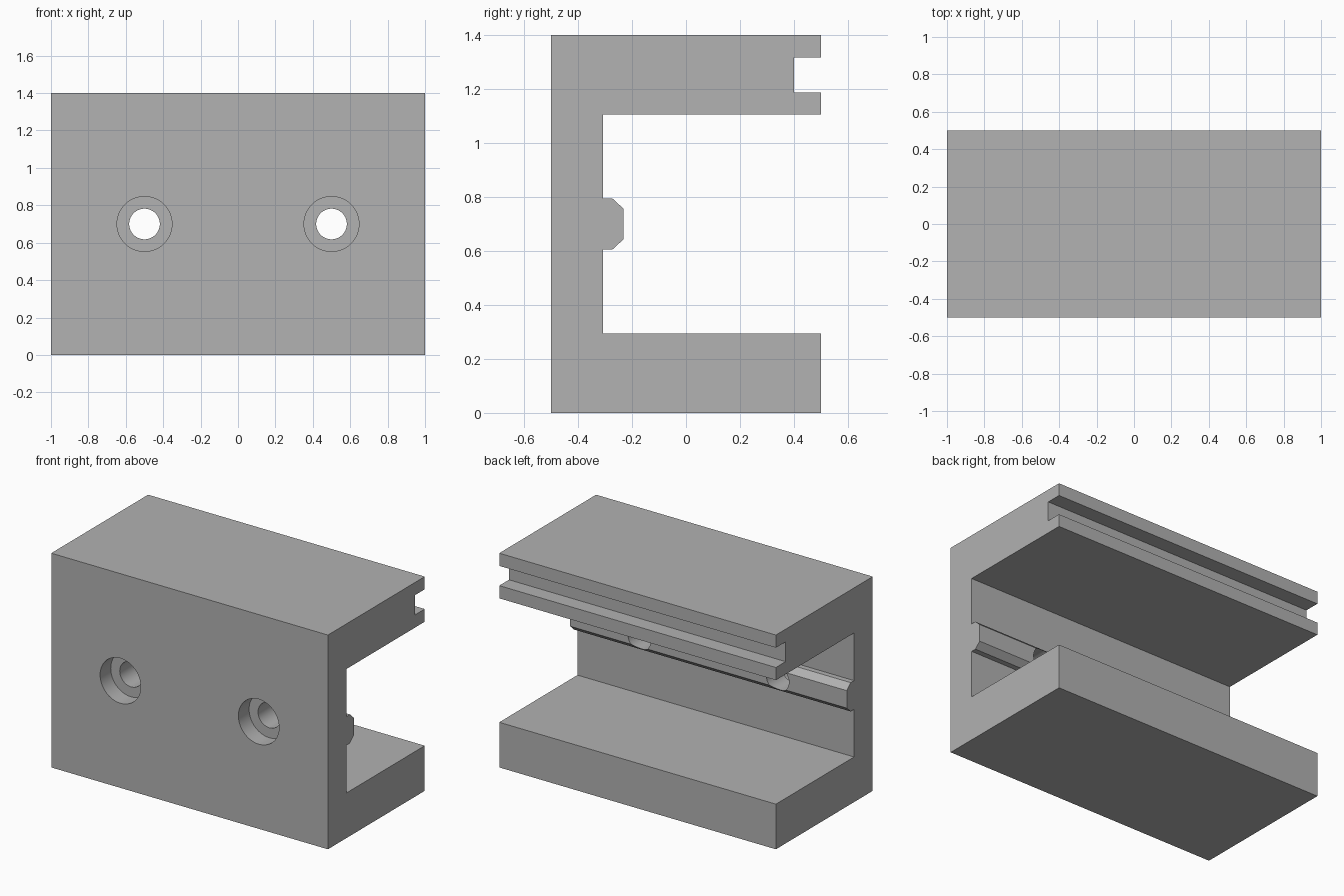
import bpy
import bmesh
import math

cube = bpy.data.objects.get("Cube")
if cube:
    bpy.data.objects.remove(cube, do_unlink=True)

grey = bpy.data.materials.new("plain grey")
grey.use_nodes = True
color = (0.445, 0.445, 0.445, 1)
grey.diffuse_color = color
grey.node_tree.nodes["Principled BSDF"].inputs["Base Color"].default_value = color

# Bracket: C-shaped side profile (y, z) with inner rib and rear groove
BACK, WALL, HALF = 0.5, -0.307, 1.0
profile = [
    (-BACK, 0), (BACK, 0), (BACK, 0.295), (WALL, 0.295),
    (WALL, 0.606), (-0.272, 0.606), (-0.232, 0.643),
    (-0.232, 0.757), (-0.272, 0.794), (WALL, 0.794),
    (WALL, 1.105), (BACK, 1.105), (BACK, 1.188), (0.4, 1.188),
    (0.4, 1.317), (BACK, 1.317), (BACK, 1.4), (-BACK, 1.4),
]
bm = bmesh.new()
face = bm.faces.new([bm.verts.new((-HALF, y, z)) for y, z in profile])
side = bmesh.ops.extrude_face_region(bm, geom=[face])
moved = [v for v in side["geom"] if isinstance(v, bmesh.types.BMVert)]
bmesh.ops.translate(bm, verts=moved, vec=(2 * HALF, 0, 0))
bmesh.ops.recalc_face_normals(bm, faces=bm.faces)
mesh = bpy.data.meshes.new("bracket")
bm.to_mesh(mesh)
bm.free()
mesh.materials.append(grey)
bracket = bpy.data.objects.new("bracket", mesh)
bpy.context.collection.objects.link(bracket)


def bore(x, radius, y_start, y_end):
    """Cut a round hole along y through the front wall."""
    bpy.ops.mesh.primitive_cylinder_add(
        vertices=64, radius=radius, depth=y_end - y_start,
        location=(x, (y_start + y_end) / 2, 0.7), rotation=(math.pi / 2, 0, 0))
    cutter = bpy.context.object
    cutter.name = "hole_cutter"
    cutter.hide_render = True
    cutter.data.materials.append(grey)
    bpy.ops.object.select_all(action="DESELECT")
    bpy.context.view_layer.objects.active = bracket
    bracket.select_set(True)
    cut = bracket.modifiers.new("hole", "BOOLEAN")
    cut.operation = "DIFFERENCE"
    cut.solver = "EXACT"
    cut.object = cutter
    bpy.ops.object.modifier_apply(modifier=cut.name)
    bpy.data.objects.remove(cutter, do_unlink=True)


# Screw holes with a counterbore on the front
for x in (-0.5, 0.5):
    bore(x, 0.147, -0.6, -0.39)
    bore(x, 0.082, -0.45, 0)

bpy.ops.object.shade_smooth_by_angle(angle=math.radians(30))
